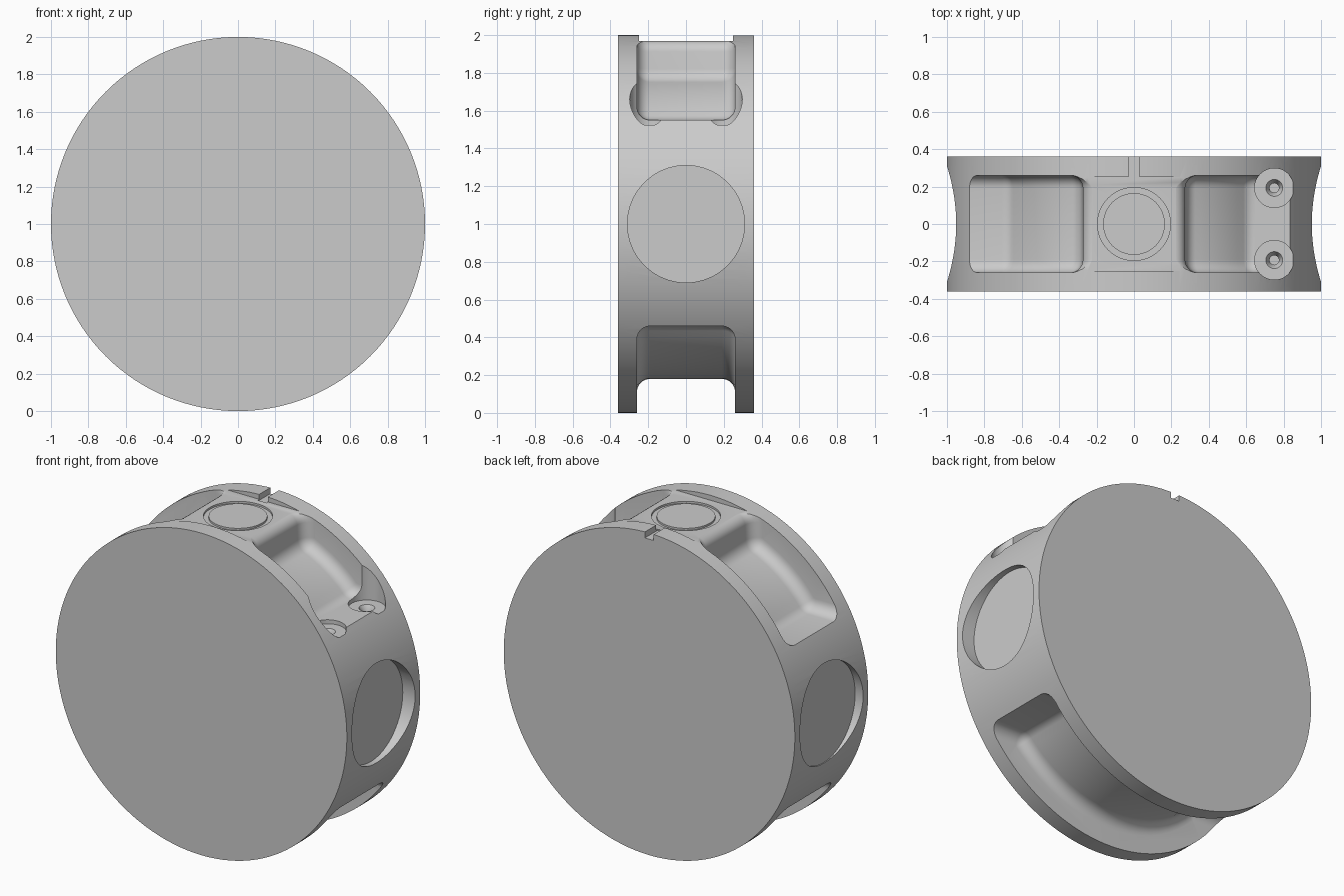
import bpy, bmesh, math
from mathutils import Vector, Matrix

if "Cube" in bpy.data.objects:
    bpy.data.objects.remove(bpy.data.objects["Cube"])

SHELF_L, SHELF_R, SHELF_B = 0.475, 0.55, -0.54   # heights of pocket end shelves, from disc centre
FLOOR = 0.82                                     # pocket floor radius


def finish(name, bm):
    bmesh.ops.recalc_face_normals(bm, faces=bm.faces)
    me = bpy.data.meshes.new(name)
    bm.to_mesh(me)
    bm.free()
    ob = bpy.data.objects.new(name, me)
    bpy.context.collection.objects.link(ob)
    return ob


def box(name, lo, hi):
    bm = bmesh.new()
    lo, hi = Vector(lo), Vector(hi)
    m = Matrix.Translation((lo + hi) / 2) @ Matrix.Diagonal((*(hi - lo), 1))
    bmesh.ops.create_cube(bm, size=1, matrix=m)
    return finish(name, bm)


def cylinder(name, r, depth, centre, axis, n):
    bm = bmesh.new()
    rot = Matrix.Rotation(math.pi / 2, 4, axis)
    bmesh.ops.create_cone(bm, cap_ends=True, segments=n, radius1=r, radius2=r,
                          depth=depth, matrix=Matrix.Translation(centre) @ rot)
    return finish(name, bm)


def revolve(name, prof, centre, closed=False, n=48):
    """Turn an (r, z) profile around z; an open profile gets flat caps."""
    bm = bmesh.new()
    rings = [[bm.verts.new((centre[0] + r * math.cos(2 * math.pi * i / n),
                            centre[1] + r * math.sin(2 * math.pi * i / n), z))
              for i in range(n)] for r, z in prof]
    pairs = list(zip(rings, rings[1:] + rings[:1]))
    for a, b in pairs if closed else pairs[:-1]:
        for i in range(n):
            j = (i + 1) % n
            bm.faces.new((a[i], a[j], b[j], b[i]))
    if not closed:
        bm.faces.new(rings[0])
        bm.faces.new(rings[-1])
    return finish(name, bm)


def arc(a0, a1, steps=14):
    return [(FLOOR * math.cos(a0 + (a1 - a0) * i / steps),
             FLOOR * math.sin(a0 + (a1 - a0) * i / steps), 0) for i in range(steps + 1)]


def with_radius(pts, r):
    """Mark the first and last arc point as filleted corners."""
    pts[0] = (*pts[0][:2], r)
    pts[-1] = (*pts[-1][:2], r)
    return pts


def fillet(path, k=6):
    out = []
    for i, (x, z, r) in enumerate(path):
        p = Vector((x, z))
        if r == 0:
            out.append(p)
            continue
        u = (Vector(path[i - 1][:2]) - p).normalized()
        v = (Vector(path[i + 1][:2]) - p).normalized()
        half = u.angle(v) / 2
        c = p + (u + v).normalized() * (r / math.sin(half))
        t = r / math.tan(half)
        s, e = p + u * t - c, p + v * t - c
        for j in range(k + 1):
            d = s.lerp(e, j / k)
            out.append(c + d.normalized() * r)
    return out


def pocket(name, path, outer, half=0.26, r=0.07, k=6):
    """Pocket cutter: path swept across y, rounded where it meets the flanges."""
    pts = fillet(path)
    offs = []
    for i, p in enumerate(pts):
        a = (p - pts[i - 1]).normalized() if i else None
        b = (pts[i + 1] - p).normalized() if i < len(pts) - 1 else a
        a = a or b
        na, nb = Vector((-a.y, a.x)), Vector((-b.y, b.x))
        m = (na + nb).normalized()
        offs.append(m / max(m.dot(na), 0.3))
    sl = [(half - r + r * math.sin(t), r * (1 - math.cos(t)))
          for t in (math.pi / 2 * i / k for i in range(k + 1))]
    sl = [(-y, d) for y, d in reversed(sl)] + sl
    bm = bmesh.new()
    rings = []
    for y, d in sl:
        loop = [p + o * d for p, o in zip(pts, offs)] + [Vector(q) for q in outer]
        rings.append([bm.verts.new((q.x, y, q.y + 1)) for q in loop])
    n = len(rings[0])
    for a, b in zip(rings, rings[1:]):
        for i in range(n):
            j = (i + 1) % n
            bm.faces.new((a[i], a[j], b[j], b[i]))
    bm.faces.new(rings[0])
    bm.faces.new(rings[-1])
    return finish(name, bm)


# Main disc
body = cylinder("disc_body", 1, 0.72, (0, 0, 1), 'X', 128)

# Top pocket with raised central boss, and plain bottom pocket
wall = math.acos(0.28 / FLOOR)
left = with_radius(arc(math.pi - math.asin(SHELF_L / FLOOR), math.pi - wall, 6), 0.08)
right = with_radius(arc(wall, math.asin(SHELF_R / FLOOR), 5), 0.08)
top_path = ([(-1.3, SHELF_L, 0)] + left + [(-0.27, 0.97, 0.06), (0.27, 0.97, 0.06)]
            + right + [(1.3, SHELF_R, 0)])
b = math.asin(SHELF_B / FLOOR)
bottom_path = [(1.3, SHELF_B, 0)] + with_radius(arc(b, -math.pi - b, 18), 0.08) + [(-1.3, SHELF_B, 0)]

cutters = [
    pocket("top_pocket_cutter", top_path, [(1.3, 1.3), (-1.3, 1.3)]),
    pocket("bottom_pocket_cutter", bottom_path, [(-1.3, -1.3), (1.3, -1.3)]),
    box("boss_top_cutter", (-0.26, -0.25, 1.969), (0.26, 0.25, 2.2)),
    # Alignment notch in the rear flange
    box("notch_cutter", (-0.03, 0.235, 1.962), (0.03, 0.5, 2.2)),
    # Round side recesses
    cylinder("right_recess_cutter", 0.31, 0.5, (0.915 + 0.25, 0, 1), 'Y', 64),
    cylinder("left_recess_cutter", 0.31, 0.5, (-0.945 - 0.25, 0, 1), 'Y', 64),
    # Shallow ring groove on the boss
    revolve("ring_cutter", [(0.165, 1.957), (0.195, 1.957), (0.195, 2.1), (0.165, 2.1)],
            (0, 0), closed=True, n=64),
]
# Counterbored screw holes on the right shelf
for s in (-1, 1):
    cutters.append(revolve("screw_hole_cutter", [(0.025, 1.42), (0.025, 1.49), (0.045, 1.525),
                                                 (0.105, 1.525), (0.105, 2.2)], (0.75, 0.193 * s)))

bpy.context.view_layer.objects.active = body
body.select_set(True)
for c in cutters:
    c.hide_render = True
    m = body.modifiers.new(c.name, 'BOOLEAN')
    m.operation, m.solver, m.object = 'DIFFERENCE', 'EXACT', c
    bpy.ops.object.modifier_apply(modifier=m.name)
for c in cutters:
    bpy.data.objects.remove(c, do_unlink=True)
bpy.ops.object.shade_smooth_by_angle(angle=math.radians(30))
